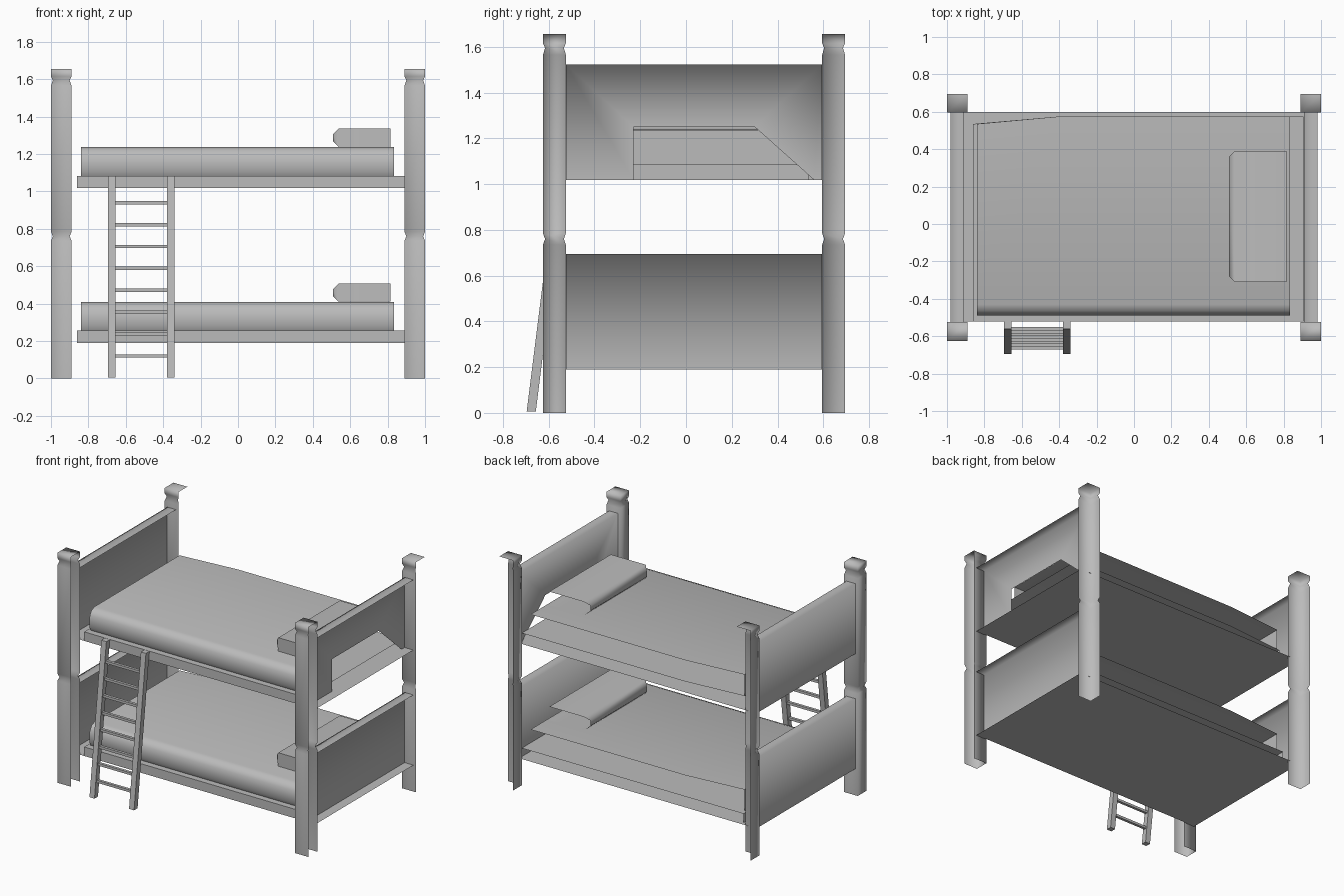
import bpy, bmesh
from math import radians

if "Cube" in bpy.data.objects:
    bpy.data.objects.remove(bpy.data.objects["Cube"], do_unlink=True)

GREY = (0.5, 0.5, 0.5, 1)
mat = bpy.data.materials.new("plain grey")
mat.use_nodes = True
mat.diffuse_color = GREY
mat.node_tree.nodes["Principled BSDF"].inputs["Base Color"].default_value = GREY


def finish(name, bm, smooth=False, angle=None):
    """Turn a bmesh into a grey object."""
    for f in bm.faces:
        f.smooth = smooth
    me = bpy.data.meshes.new(name)
    bm.to_mesh(me)
    bm.free()
    me.materials.append(mat)
    ob = bpy.data.objects.new(name, me)
    bpy.context.collection.objects.link(ob)
    if angle:
        bpy.ops.object.select_all(action='DESELECT')
        ob.select_set(True)
        bpy.context.view_layer.objects.active = ob
        bpy.ops.object.shade_smooth_by_angle(angle=radians(angle))
    return ob


def drop_sides(bm, sides):
    """Leave the shell open on the given sides, such as '+x'."""
    bm.normal_update()
    gone = [f for f in bm.faces for s in sides
            if f.normal["xyz".index(s[1])] * (1 if s[0] == "+" else -1) > 0.7]
    bmesh.ops.delete(bm, geom=list(set(gone)), context='FACES')


def box_mesh(x, y, z):
    bm = bmesh.new()
    bmesh.ops.create_cube(bm, size=1)
    for v in bm.verts:
        v.co = [r[0] + (c + 0.5) * (r[1] - r[0]) for c, r in zip(v.co, (x, y, z))]
    return bm


def post(name, cx, cy, open_sides):
    """Square post with grooves below the cap and at mid height."""
    bm = bmesh.new()
    rings = []
    for z, s in ((0, 1), (0.735, 1), (0.76, 0.82), (0.785, 1), (1.565, 1),
                 (1.595, 0.82), (1.615, 1), (1.655, 1)):
        rings.append([bm.verts.new((cx + sx * 0.055 * s, cy + sy * 0.05 * s, z))
                      for sx, sy in ((-1, -1), (1, -1), (1, 1), (-1, 1))])
    for a, b in zip(rings, rings[1:]):
        for k in range(4):
            n = (k + 1) % 4
            bm.faces.new((a[k], a[n], b[n], b[k]))
    # Remove whole sides by the face centre relative to the post axis
    gone = []
    for f in bm.faces:
        c = f.calc_center_median()
        if ("+x" in open_sides and c.x - cx > 0.03) or ("+y" in open_sides and c.y - cy > 0.03):
            gone.append(f)
    bm.faces.new(rings[-1])
    bmesh.ops.delete(bm, geom=gone, context='FACES_ONLY')
    finish(name, bm, smooth=True)


def board(name, x0, x1, z0, z1, notch=()):
    """End board: inner-left sheet, top and bottom, open towards +x."""
    y0, y1 = -0.525, 0.595
    bm = bmesh.new()
    outline = [(y0, z0), (y0, z1), (y1, z1), (y1, z0)] + list(notch)
    side = [bm.verts.new((x0, y, z)) for y, z in outline]
    bm.faces.new(side)
    top = [bm.verts.new((x1, y, z1)) for y in (y0, y1)]
    bm.faces.new((side[1], top[0], top[1], side[2]))
    bm.faces.new([bm.verts.new(p) for p in
                  ((x0, y0, z0), (x0, y1, z0), (x1, y1, z0), (x1, y0, z0))])
    finish(name, bm, smooth=True)


def loft(name, xs, profile, back_cut, end_z):
    """Run a y-z profile along x; the first section's back edge is pulled in."""
    bm = bmesh.new()
    rows = []
    for i, x in enumerate(xs):
        pts = list(profile)
        if i == 0:
            pts[-1] = (pts[-1][0] - back_cut, pts[-1][1])
        rows.append([bm.verts.new((x, y, z)) for y, z in pts])
    for a, b in zip(rows, rows[1:]):
        for k in range(len(profile) - 1):
            bm.faces.new((a[k], b[k], b[k + 1], a[k + 1]))
    corner = bm.verts.new((xs[0], profile[-1][0] - back_cut, end_z))
    bm.faces.new(rows[0] + [corner])
    finish(name, bm, angle=50)


def bunk(level, z, notch, cut):
    # Base: top sheet with front rail, over a slightly wider bottom sheet
    loft(level + "_base", (-0.86, -0.4, 0.905),
         ((-0.52, z), (-0.52, z + 0.065), (0.575, z + 0.065)), cut, z)
    bm = box_mesh((-0.91, 0.91), (-0.52, 0.598), (z, z + 0.05))
    drop_sides(bm, ("+x", "-x", "+y", "-y", "+z"))
    finish(level + "_base_bottom", bm)

    # Mattress with a rounded front edge
    m = z + 0.065
    loft(level + "_mattress", (-0.84, -0.4, 0.835),
         ((-0.475, m), (-0.488, m + 0.025), (-0.49, m + 0.07), (-0.485, m + 0.11),
          (-0.465, m + 0.14), (-0.43, m + 0.153), (0.575, m + 0.153)), 0.04, m)

    # Pillow with its inner end bevelled
    bm = box_mesh((0.508, 0.815), (-0.31, 0.39), (m + 0.155, m + 0.252))
    edges = [e for e in bm.edges if all(v.co.x < 0.6 for v in e.verts)]
    bmesh.ops.bevel(bm, geom=edges, offset=0.03, segments=1, affect='EDGES')
    drop_sides(bm, ("+x", "+y"))
    finish(level + "_pillow", bm, angle=50)

    # End boards
    board(level + "_right_board", -0.98, -0.91, z, z + 0.505)
    board(level + "_left_board", 0.91, 0.98, z, z + 0.505, notch)


# Four corner posts
for side, cx in (("right", -0.945), ("left", 0.945)):
    post("front_" + side + "_post", cx, -0.575, ("+x",))
    post("back_" + side + "_post", cx, 0.645, ("+x", "+y"))

# Two bunks, the upper one with a gap in its left board
bunk("lower", 0.19, (), 0)
bunk("upper", 1.018, ((0.56, 1.018), (0.3, 1.25), (-0.23, 1.25), (-0.23, 1.018)), 0.04)


# Leaning ladder
def lean(z):
    return -0.677 + 0.125 * z


for side, x in (("right", -0.675), ("left", -0.36)):
    bm = box_mesh((x - 0.02, x + 0.02), (-0.02, 0.02), (0.005, 1.083))
    for v in bm.verts:
        v.co.y += lean(v.co.z)
    finish("ladder_" + side + "_rail", bm)

for i in range(8):
    z = 0.12 + i * 0.117
    bm = box_mesh((-0.66, -0.375), (lean(z) - 0.01, lean(z) + 0.01), (z - 0.009, z + 0.009))
    finish("ladder_rung_%d" % (i + 1), bm)
